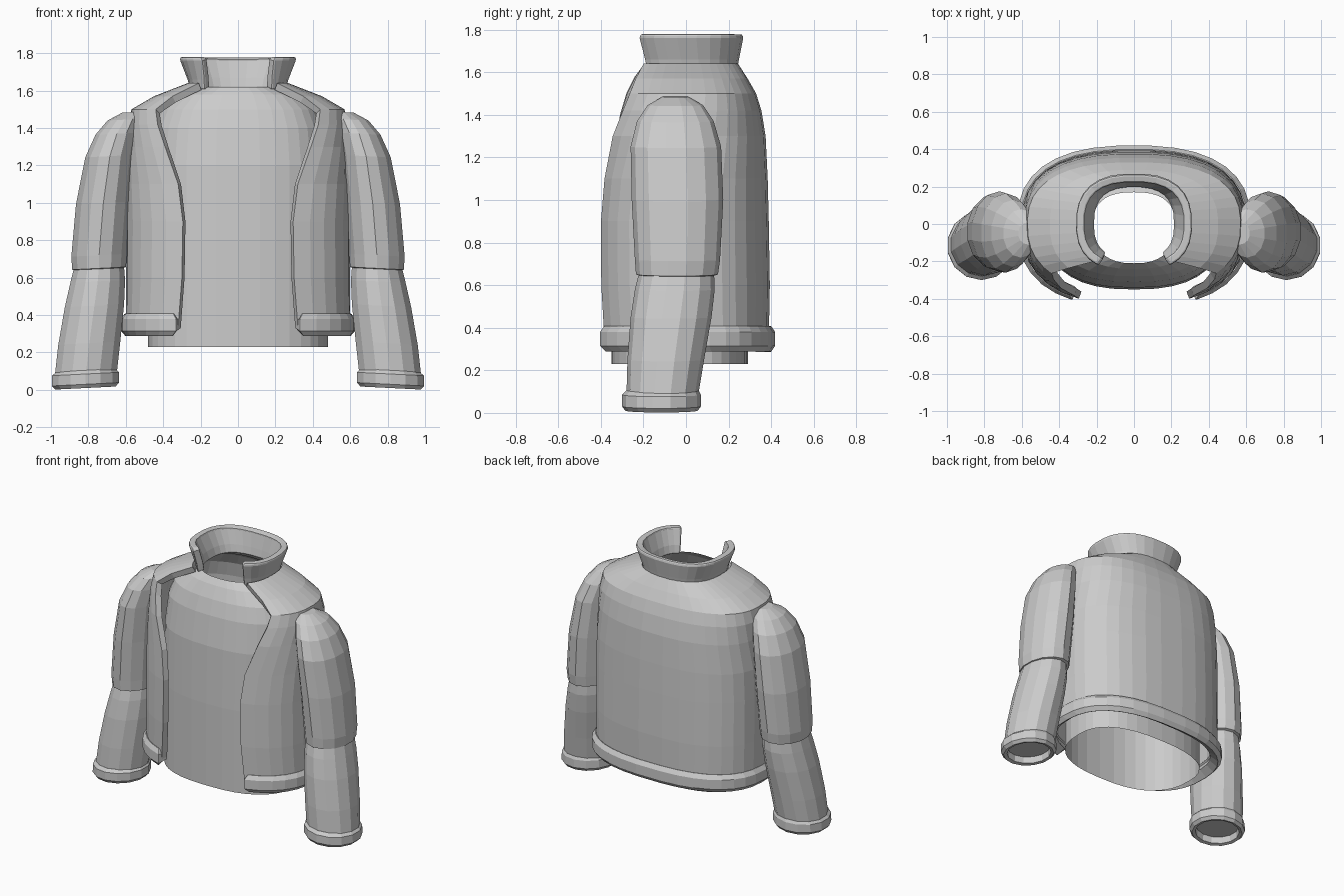
import bpy
import bmesh
from math import cos, sin, pi, acos, copysign

cube = bpy.data.objects.get("Cube")
if cube:
    bpy.data.objects.remove(cube, do_unlink=True)

# One plain cloth colour
cloth = bpy.data.materials.new("light_grey_cloth")
cloth.use_nodes = True
GREY = (0.6, 0.6, 0.6, 1.0)
cloth.diffuse_color = GREY
cloth.node_tree.nodes["Principled BSDF"].inputs["Base Color"].default_value = GREY


def loft(name, rings, closed=True, cap_bottom=False, cap_top=False, thickness=0.0, bevel=0.0):
    """Skin rings listed from bottom to top, each anticlockwise from above."""
    bm = bmesh.new()
    rows = [[bm.verts.new(p) for p in ring] for ring in rings]
    count = len(rows[0])
    for low, high in zip(rows, rows[1:]):
        for i in range(count if closed else count - 1):
            j = (i + 1) % count
            bm.faces.new((low[i], low[j], high[j], high[i]))
    if cap_bottom:
        bm.faces.new(rows[0][::-1])
    if cap_top:
        bm.faces.new(rows[-1])
    mesh = bpy.data.meshes.new(name)
    bm.to_mesh(mesh)
    bm.free()
    mesh.materials.append(cloth)
    obj = bpy.data.objects.new(name, mesh)
    bpy.context.collection.objects.link(obj)
    if thickness:
        solid = obj.modifiers.new("thickness", 'SOLIDIFY')
        solid.thickness = thickness
        solid.offset = -1
    if bevel:
        soft = obj.modifiers.new("soft_edge", 'BEVEL')
        soft.width = bevel
        soft.segments = 2
        soft.limit_method = 'ANGLE'
        soft.angle_limit = 0.9
    return obj


def body_ring(z, half_width, front, back, gap, sides, power=0.8):
    """Rounded oval; gap is the half width of the front opening, or 0."""
    if gap:
        edge = acos((gap / half_width) ** (1 / power))
        start, span, steps = -edge, pi + 2 * edge, sides - 1
    else:
        start, span, steps = -pi / 2, 2 * pi, sides
    ring = []
    for i in range(sides):
        t = start + span * i / steps
        c, s = cos(t), sin(t)
        depth = back if s > 0 else front
        ring.append((half_width * copysign(abs(c) ** power, c),
                     depth * copysign(abs(s) ** power, s), z))
    return ring


def body_part(name, levels, sides, **options):
    opened = levels[0][4] > 0
    return loft(name, [body_ring(*level, sides) for level in levels],
                closed=not opened, **options)


# Inner shirt, open at the neck and the waist
body_part("shirt", [
    (0.23, 0.48, 0.35, 0.29, 0),
    (0.80, 0.48, 0.35, 0.29, 0),
    (1.20, 0.48, 0.34, 0.29, 0),
    (1.40, 0.46, 0.31, 0.28, 0),
    (1.50, 0.42, 0.28, 0.26, 0),
    (1.58, 0.33, 0.24, 0.22, 0),
    (1.62, 0.22, 0.21, 0.17, 0)], 36)

# Jacket body, open along the front
body_part("jacket_body", [
    (0.34, 0.60, 0.42, 0.39, 0.32),
    (0.60, 0.60, 0.43, 0.395, 0.30),
    (0.90, 0.60, 0.43, 0.39, 0.295),
    (1.10, 0.60, 0.42, 0.385, 0.32),
    (1.30, 0.59, 0.41, 0.375, 0.39),
    (1.42, 0.585, 0.38, 0.355, 0.43),
    (1.50, 0.57, 0.355, 0.33, 0.44),
    (1.57, 0.45, 0.32, 0.29, 0.35),
    (1.64, 0.27, 0.27, 0.245, 0.21)], 30, thickness=0.04)

# Thick waistband
body_part("waistband", [
    (0.285, 0.60, 0.425, 0.40, 0.35),
    (0.315, 0.625, 0.445, 0.42, 0.33),
    (0.38, 0.625, 0.445, 0.42, 0.33),
    (0.41, 0.605, 0.43, 0.40, 0.345)], 30, thickness=0.07, bevel=0.008)

# Standing collar, flaring upward
body_part("collar", [
    (1.605, 0.255, 0.23, 0.24, 0.18),
    (1.66, 0.27, 0.235, 0.25, 0.18),
    (1.76, 0.31, 0.255, 0.27, 0.19),
    (1.78, 0.31, 0.255, 0.265, 0.20)], 24, thickness=0.045, bevel=0.01)


def sleeve_part(name, side, levels, sides=14, **options):
    """Levels give z, inner x, outer x, front y and back y."""
    rings = []
    for z, x0, x1, y0, y1 in levels:
        cx, cy, rx, ry = (x0 + x1) / 2, (y0 + y1) / 2, (x1 - x0) / 2, (y1 - y0) / 2
        ring = []
        for i in range(sides):
            t = 2 * pi * (i + 0.5) / sides
            ring.append((side * (cx + rx * cos(t)), cy + ry * sin(t),
                         z - 0.05 * rx * cos(t)))
        rings.append(ring if side > 0 else ring[::-1])
    return loft(name, rings, **options)


for label, side in (("left", 1), ("right", -1)):
    # Upper sleeve with a rounded shoulder, overhanging the elbow
    sleeve_part(label + "_upper_sleeve", side, [
        (0.64, 0.625, 0.86, -0.20, 0.12),
        (0.65, 0.595, 0.89, -0.235, 0.15),
        (0.72, 0.59, 0.895, -0.24, 0.16),
        (1.00, 0.57, 0.87, -0.255, 0.175),
        (1.25, 0.55, 0.82, -0.26, 0.165),
        (1.37, 0.53, 0.765, -0.23, 0.13),
        (1.445, 0.51, 0.70, -0.18, 0.08),
        (1.485, 0.51, 0.62, -0.11, 0.01)], cap_bottom=True, cap_top=True)
    # Lower sleeve, leaning out and forward
    sleeve_part(label + "_lower_sleeve", side, [
        (0.07, 0.645, 0.985, -0.28, 0.055),
        (0.25, 0.625, 0.965, -0.275, 0.085),
        (0.45, 0.605, 0.93, -0.26, 0.12),
        (0.58, 0.60, 0.90, -0.24, 0.135),
        (0.70, 0.61, 0.87, -0.21, 0.13)], cap_bottom=True, cap_top=True)
    # Rolled cuff with a recessed opening
    sleeve_part(label + "_cuff", side, [
        (0.06, 0.675, 0.955, -0.255, 0.03),
        (0.015, 0.67, 0.96, -0.26, 0.035),
        (0.01, 0.65, 0.98, -0.285, 0.055),
        (0.03, 0.632, 1.0, -0.30, 0.07),
        (0.085, 0.632, 0.998, -0.30, 0.07),
        (0.105, 0.65, 0.975, -0.28, 0.06)], cap_bottom=True, cap_top=True)
